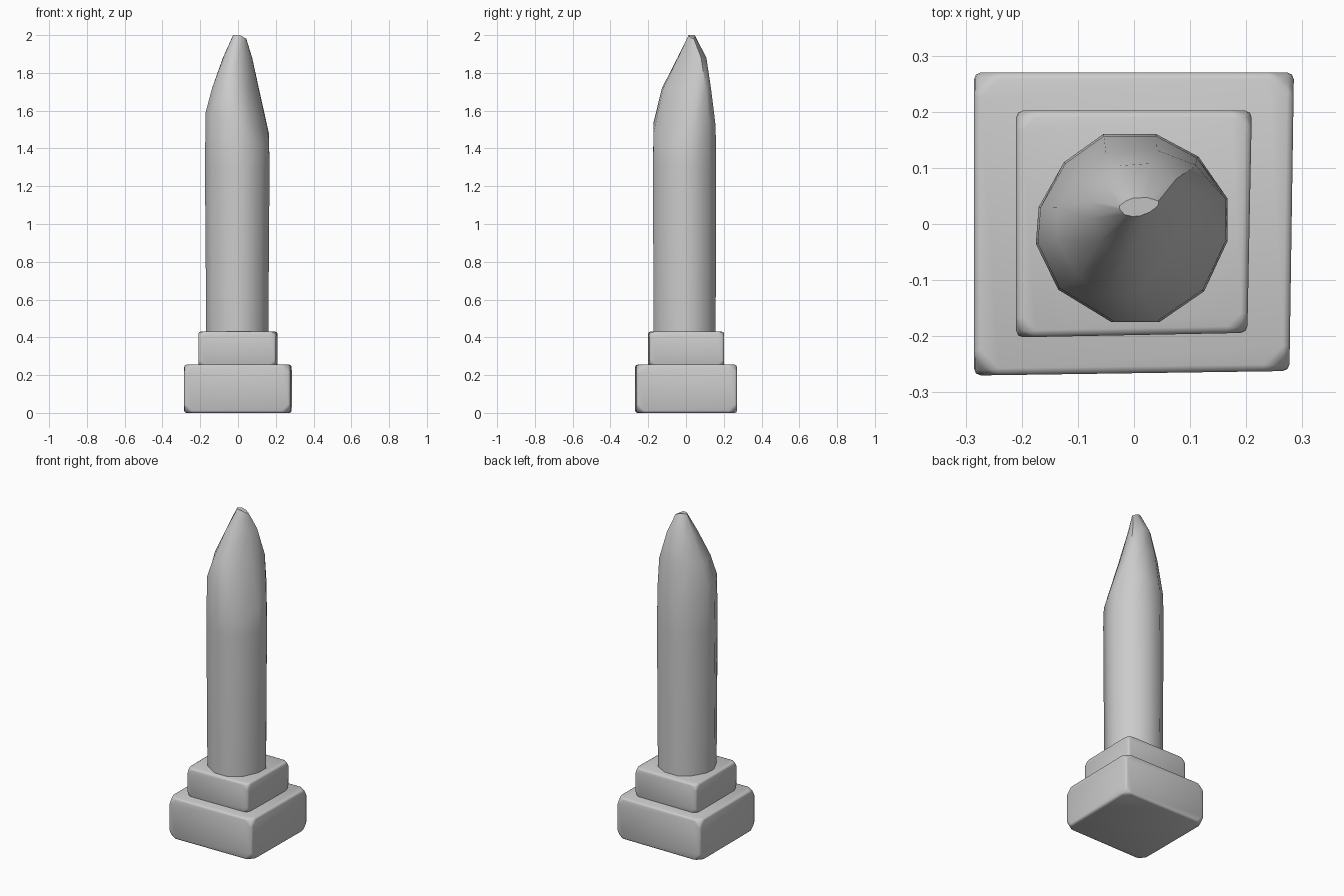
import bpy, bmesh, math
from mathutils import Vector

if "Cube" in bpy.data.objects:
    bpy.data.objects.remove(bpy.data.objects["Cube"])


def finish(bm, name, angle):
    bmesh.ops.recalc_face_normals(bm, faces=bm.faces)
    mesh = bpy.data.meshes.new(name)
    bm.to_mesh(mesh)
    bm.free()
    obj = bpy.data.objects.new(name, mesh)
    bpy.context.collection.objects.link(obj)
    bpy.ops.object.select_all(action='DESELECT')
    obj.select_set(True)
    bpy.context.view_layer.objects.active = obj
    bpy.ops.object.shade_smooth_by_angle(angle=math.radians(angle))
    return obj


def worn_block(name, sx, sy, z0, z1, chip):
    # Stone slab with knocked-off corners and softened edges
    bm = bmesh.new()
    bmesh.ops.create_cube(bm, size=1)
    for v in bm.verts:
        v.co = Vector((v.co.x * sx, v.co.y * sy, z0 + (v.co.z + 0.5) * (z1 - z0)))
    # the front right corner is the most worn
    for v in bm.verts:
        if v.co.x > 0 and v.co.y < 0:
            v.co.x -= 0.008
            v.co.y += 0.008
    bmesh.ops.bevel(bm, geom=bm.verts[:], offset=chip, segments=1,
                    affect='VERTICES', profile=0.5)
    bmesh.ops.bevel(bm, geom=bm.edges[:], offset=0.012, segments=2,
                    affect='EDGES', profile=0.5)
    return finish(bm, name, 60)


# Stepped plinth
worn_block("lower_plinth", 0.57, 0.54, 0.0, 0.255, 0.04)
worn_block("upper_plinth", 0.42, 0.404, 0.245, 0.43, 0.03)

# Twelve-sided shaft with a broken, off-centre point
outline = [(0.167, -0.03), (0.167, 0.045), (0.115, 0.12), (0.04, 0.16),
           (-0.055, 0.16), (-0.125, 0.11), (-0.17, 0.03), (-0.175, -0.035),
           (-0.135, -0.117), (-0.04, -0.175), (0.045, -0.175), (0.125, -0.12)]
shoulder_z = [1.45, 1.48, 1.55, 1.52, 1.5, 1.5, 1.58, 1.59, 1.6, 1.54, 1.48, 1.42]
mid = [(0.092, 0.0), (0.108, 0.055), (0.11, 0.105), (0.04, 0.132),
       (-0.05, 0.125), (-0.1, 0.085), (-0.137, 0.03), (-0.137, -0.03),
       (-0.1, -0.095), (-0.05, -0.127), (0.01, -0.12), (0.06, -0.06)]
high = [(0.06, 0.02), (0.074, 0.05), (0.075, 0.08), (0.03, 0.108),
        (-0.025, 0.104), (-0.055, 0.08), (-0.08, 0.04), (-0.078, 0.01),
        (-0.06, -0.03), (-0.03, -0.045), (0.0, -0.042), (0.04, -0.01)]

rings = [
    [(x * 0.96, y * 0.98, 0.42) for x, y in outline],
    [(x, y, 1.3) for x, y in outline],
    [(x * 0.98, y * 0.98, z) for (x, y), z in zip(outline, shoulder_z)],
    [(x, y, 1.72) for x, y in mid],
    [(x, y, 1.88) for x, y in high],
    [(0.01 + x * 0.45, 0.03 + (y - 0.03) * 0.22, 2.0 - max(0, x) * 0.25)
     for x, y in high],
]
bm = bmesh.new()
loops = [[bm.verts.new(p) for p in ring] for ring in rings]
for a, b in zip(loops, loops[1:]):
    for i in range(12):
        j = (i + 1) % 12
        bm.faces.new((a[i], a[j], b[j], b[i]))
bm.faces.new(loops[0][::-1])
bm.faces.new(loops[-1])
finish(bm, "broken_shaft", 50)
